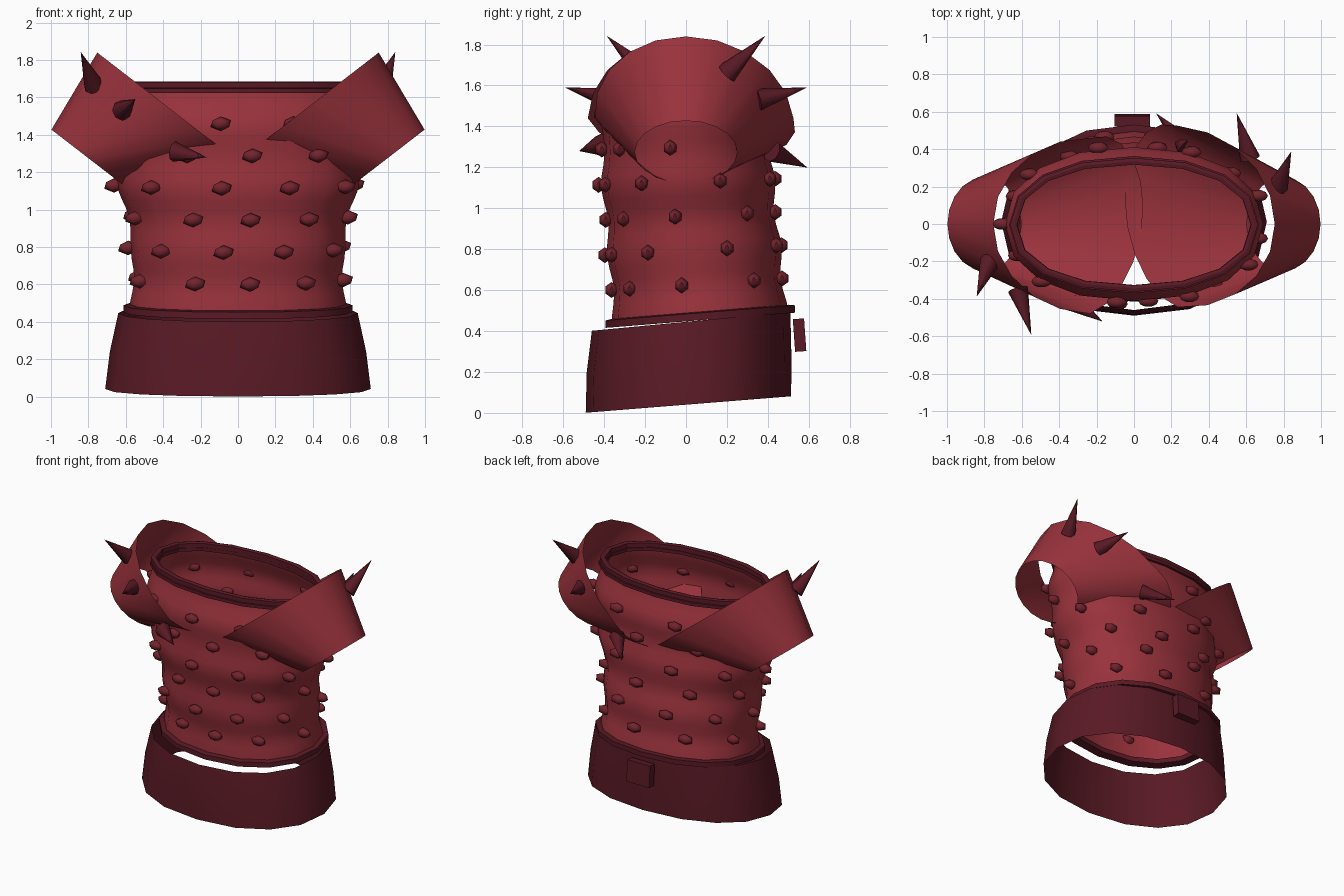
import bpy, bmesh, math
from mathutils import Vector, Matrix

if "Cube" in bpy.data.objects:
    bpy.data.objects.remove(bpy.data.objects["Cube"])


def material(name, rgb):
    m = bpy.data.materials.new(name)
    m.diffuse_color = (*rgb, 1)
    m.use_nodes = True
    m.node_tree.nodes["Principled BSDF"].inputs["Base Color"].default_value = m.diffuse_color
    return m


RED = material("red_leather", (0.32, 0.032, 0.045))
DARK = material("dark_leather", (0.10, 0.010, 0.018))
STUD = material("stud_red", (0.17, 0.017, 0.026))


def finish(name, bm, mat, angle=50):
    me = bpy.data.meshes.new(name)
    bm.to_mesh(me)
    bm.free()
    ob = bpy.data.objects.new(name, me)
    bpy.context.collection.objects.link(ob)
    me.materials.append(mat)
    bpy.ops.object.select_all(action='DESELECT')
    ob.select_set(True)
    bpy.context.view_layer.objects.active = ob
    bpy.ops.object.shade_smooth_by_angle(angle=math.radians(angle))
    return ob


def loft(name, rings, mat, closed=False, angle=50):
    """Skin a list of equal-sized point rings."""
    bm = bmesh.new()
    vs = [[bm.verts.new(p) for p in r] for r in rings]
    n = len(vs[0])
    pairs = list(zip(vs, vs[1:])) + ([(vs[-1], vs[0])] if closed else [])
    for a, b in pairs:
        for i in range(n):
            j = (i + 1) % n
            bm.faces.new((a[i], a[j], b[j], b[i]))
    if closed:
        bmesh.ops.recalc_face_normals(bm, faces=bm.faces)
    return finish(name, bm, mat, angle)


def oval_point(phi, z, cy, rx, ry, tilt, power=2.2):
    """Rounded oval; phi = 0 faces the front, positive towards +x."""
    s, c = math.sin(phi), math.cos(phi)
    x = rx * math.copysign(abs(s) ** (2 / power), s)
    y = cy - ry * math.copysign(abs(c) ** (2 / power), c)
    return Vector((x, y, z + tilt * y))


def oval(n, *args):
    return [oval_point(2 * math.pi * i / n, *args) for i in range(n)]


# Torso: leaning tube with soft horizontal ribs
KEYS = [(0.45, .07, .57, .42), (0.80, .04, .562, .415), (0.95, .025, .59, .415),
        (1.12, .01, .635, .415), (1.30, .0, .67, .41), (1.45, .0, .68, .40),
        (1.56, .0, .67, .375), (1.67, -.005, .65, .345)]


def torso_section(z):
    for a, b in zip(KEYS, KEYS[1:]):
        if z <= b[0]:
            break
    t = (z - a[0]) / (b[0] - a[0])
    cy, rx, ry = (a[k] + (b[k] - a[k]) * t for k in (1, 2, 3))
    rib = 0.011 * math.cos((z - 0.79) * 2 * math.pi / 0.33)
    tilt = 0.08 * max(0, (1.67 - z) / 1.2)
    return z, cy, rx + rib, ry + rib, tilt


loft("torso", [oval(16, *torso_section(0.45 + 1.22 * i / 22)) for i in range(23)], RED)


# Rolled trims at the neck and the waist
def trim(name, z, h, t):
    _, cy, rx, ry, tilt = torso_section(z)
    prof = [(-h, t), (h, t), (h * 1.3, 0), (h, -t), (-h, -t)]
    loft(name, [oval(16, z + dz, cy, rx + d, ry + d, tilt) for dz, d in prof],
         DARK, closed=True, angle=30)


trim("neck_trim", 1.665, 0.016, 0.018)
trim("neck_band", 1.635, 0.012, 0.022)
trim("waist_trim", 0.465, 0.018, 0.032)

# Flared skirt belt
loft("skirt", [oval(16, 0.04, 0.012, .71, .502, .08),
               oval(16, 0.24, 0.015, .685, .5, .085),
               oval(16, 0.445, 0.025, .64, .485, .095)], DARK)

# Buckle block at the back of the belt
bm = bmesh.new()
bmesh.ops.create_cube(bm, size=1, matrix=Matrix.Translation((-.01, .555, .38))
                      @ Matrix.Rotation(math.radians(4), 4, 'X')
                      @ Matrix.Diagonal((.19, .055, .16, 1)))
finish("buckle", bm, DARK, 20)

# Studs: wide low-poly beads in two alternating rows
ROWS = [(6, 39, 80, 130, 170, 210, 250, 293, 337),
        (-7, 24, 60, 110, 155, 195, 232, 270, 316)]
bm = bmesh.new()
for row in range(6):
    sec = torso_section(0.625 + 0.168 * row)
    for deg in ROWS[row % 2]:
        p = oval_point(math.radians(deg), *sec, power=2.08)
        out = Vector((p.x, p.y * 2, 0)).normalized()
        bmesh.ops.create_icosphere(bm, subdivisions=1, radius=1,
                                   matrix=Matrix.Translation(p + out * .014)
                                   @ Matrix.Diagonal((.06, .036, .039, 1)))
finish("studs", bm, STUD, 50)

# Shoulder pads: oblique open cones, wide egg-shaped ring inside the torso
D = Vector((-0.79, 0, -0.61))


def pad_ring(side, centre, r_out, r_in, ry, skew=0, n=20):
    """skew pushes the inner end of the ring towards the back."""
    pts = []
    for i in range(n):
        a = 2 * math.pi * i / n
        c = math.cos(a)
        p = Vector(centre) - D * c * (r_out if c > 0 else r_in)
        y = p.y * (1 - max(c, 0)) + ry * math.sin(a) + skew * max(-c, 0)
        pts.append((p.x * side, y, p.z))
    return pts[::side]


# The right pad sits slightly further back than the left one
for side, name, cy, ry in ((1, "right", .04, .485), (-1, "left", -.01, .47)):
    loft(name + "_shoulder_pad",
         [pad_ring(side, (.80, 0, 1.275), .25, .25, .25),
          pad_ring(side, (.235, cy, 1.44), .655, .36, ry, .10)], RED)

# Spikes: back of the right pad, repeated half a turn round on the left pad
UPPER = [((.77, .20, 1.66), (.84, .385, 1.84)),
         ((.62, .35, 1.53), (.55, .59, 1.59))]
LOWER = {1: ((.28, .42, 1.28), (.12, .59, 1.20)),
         -1: ((.34, .41, 1.31), (.17, .52, 1.28))}
for turn, name in ((1, "right"), (-1, "left")):
    bm = bmesh.new()
    for base, tip in UPPER + [LOWER[turn]]:
        b, t = Vector(base), Vector(tip)
        b.x, b.y, t.x, t.y = b.x * turn, b.y * turn, t.x * turn, t.y * turn
        v = t - b
        m = Matrix.Translation((b + t) / 2) @ v.to_track_quat('Z', 'Y').to_matrix().to_4x4()
        bmesh.ops.create_cone(bm, cap_ends=True, segments=8, radius1=.055, radius2=0.001,
                              depth=v.length, matrix=m)
    finish(name + "_spikes", bm, DARK, 50)
